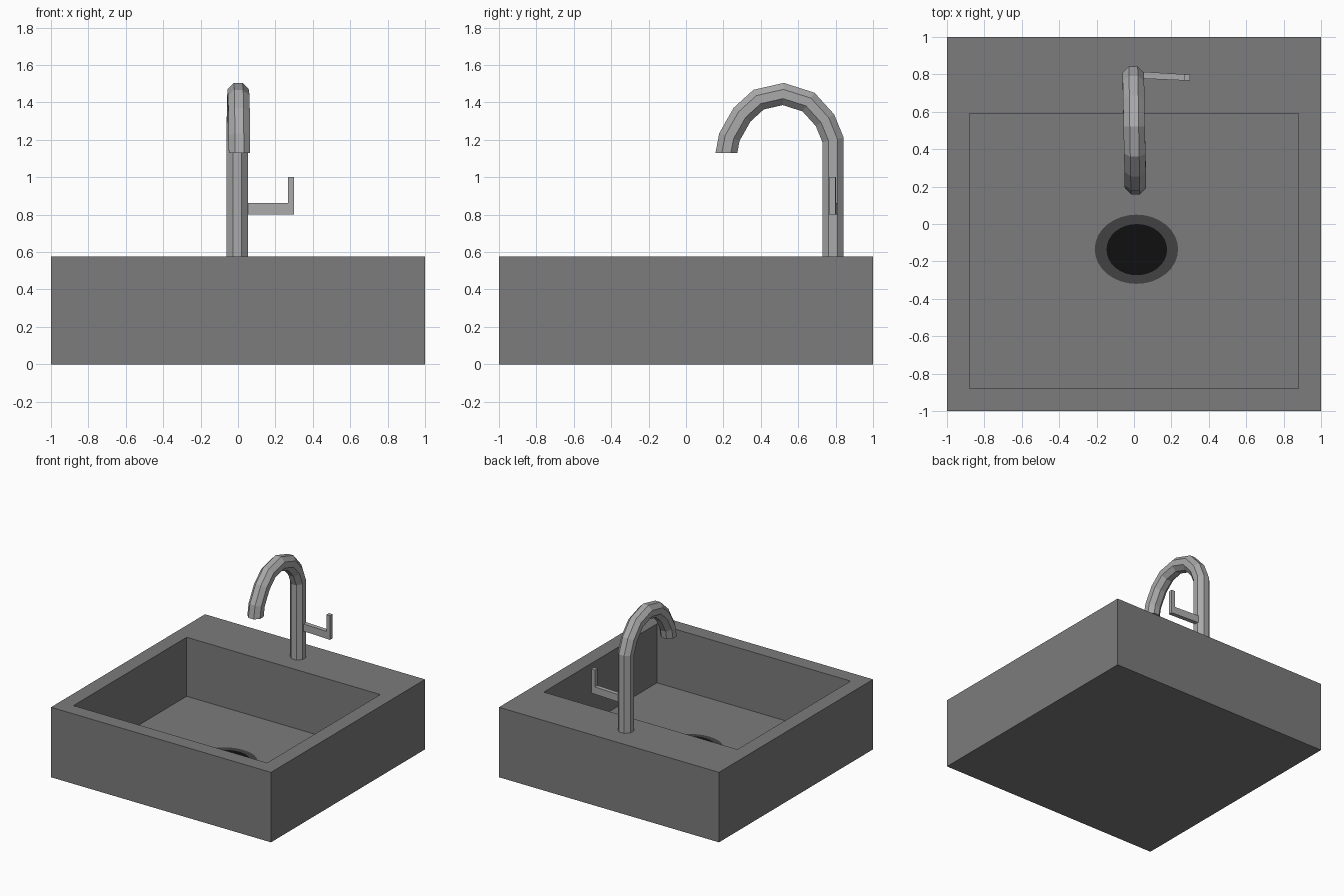
import bpy, math
from mathutils import Vector

if "Cube" in bpy.data.objects:
    bpy.data.objects.remove(bpy.data.objects["Cube"])

def mat(name, v):
    m = bpy.data.materials.new(name)
    m.diffuse_color = (v, v, v, 1)
    m.use_nodes = True
    m.node_tree.nodes["Principled BSDF"].inputs["Base Color"].default_value = m.diffuse_color
    return m

STONE = mat("basin grey", 0.20)
METAL = mat("faucet light grey", 0.40)
RING = mat("drain dark grey", 0.055)
BLACK = mat("drain black", 0.005)

def make(name, verts, faces, m):
    me = bpy.data.meshes.new(name)
    me.from_pydata([tuple(v) for v in verts], [], faces)
    me.materials.append(m)
    ob = bpy.data.objects.new(name, me)
    bpy.context.collection.objects.link(ob)
    return ob

def bridge(a, b, n):
    return [(a + i, a + (i + 1) % n, b + (i + 1) % n, b + i) for i in range(n)]

def rect(x0, x1, y0, y1, z):
    return [(x0, y0, z), (x1, y0, z), (x1, y1, z), (x0, y1, z)]

# Basin: outer box, rim, inner walls and floor as linked rectangles
TOP, FLOOR = 0.575, 0.09
verts = (rect(-1, 1, -1, 1, 0) + rect(-1, 1, -1, 1, TOP)
         + rect(-0.88, 0.88, -0.88, 0.59, TOP) + rect(-0.88, 0.88, -0.88, 0.59, FLOOR))
faces = [(3, 2, 1, 0)] + bridge(0, 4, 4) + bridge(4, 8, 4) + bridge(8, 12, 4) + [(12, 13, 14, 15)]
make("basin", verts, faces, STONE)

# Drain: two thin stacked oval plates
def oval(name, cx, cy, rx, ry, z0, z1, m, n=32):
    vs = [(cx + rx * math.cos(2 * math.pi * i / n), cy + ry * math.sin(2 * math.pi * i / n), z)
          for z in (z0, z1) for i in range(n)]
    make(name, vs, [tuple(range(n))[::-1]] + bridge(0, n, n) + [tuple(range(n, 2 * n))], m)

oval("drain_ring", 0.013, -0.135, 0.223, 0.185, FLOOR - 0.003, FLOOR + 0.004, RING)
oval("drain_hole", 0.015, -0.137, 0.162, 0.137, FLOOR, FLOOR + 0.008, BLACK)

# Faucet: octagonal tube swept along a bent path with mitred joints
path = [Vector(p) for p in [
    (-0.004, 0.786, 0.55), (-0.004, 0.786, 1.20), (-0.003, 0.743, 1.305), (-0.001, 0.655, 1.402),
    (0.001, 0.52, 1.445), (0.004, 0.388, 1.415), (0.006, 0.30, 1.335), (0.007, 0.232, 1.215),
    (0.008, 0.216, 1.13)]]
R, N = 0.062, 8
verts, faces = [], []
for i, p in enumerate(path):
    a = (p - path[i - 1]).normalized() if i else Vector((0, 0, 1))
    b = (path[i + 1] - p).normalized() if i < len(path) - 1 else Vector((0, 0, -1))
    t = (a + b).normalized() if 0 < i < len(path) - 1 else (b if i == 0 else Vector((0, 0, -1)))
    stretch = 1 / max(0.8, t.dot(a))
    side = Vector((1, 0, 0))
    nrm = t.cross(side).normalized()
    for k in range(N):
        ang = math.pi / N + 2 * math.pi * k / N
        verts.append(p + side * R * math.cos(ang) + nrm * R * stretch * math.sin(ang))
    if i:
        faces += bridge((i - 1) * N, i * N, N)
last = (len(path) - 1) * N
faces += [tuple(range(N))[::-1], tuple(range(last, last + N))]
make("faucet", verts, faces, METAL)

# Handle: L-shaped profile, slightly tapered and angled toward the tip
prof = [(0.03, 0.802), (0.30, 0.802), (0.30, 1.0), (0.267, 1.0), (0.267, 0.862), (0.03, 0.862)]
front = [(x, 0.778 - 0.045 * (x - 0.03), z) for x, z in prof]
back = [(x, 0.815 - 0.06 * (x - 0.03), z) for x, z in prof]
n = len(prof)
make("handle", front + back,
     [(0, 1, 4, 5), (1, 2, 3, 4), (n + 5, n + 4, n + 1, n), (n + 4, n + 3, n + 2, n + 1)]
     + [f[::-1] for f in bridge(0, n, n)], METAL)
